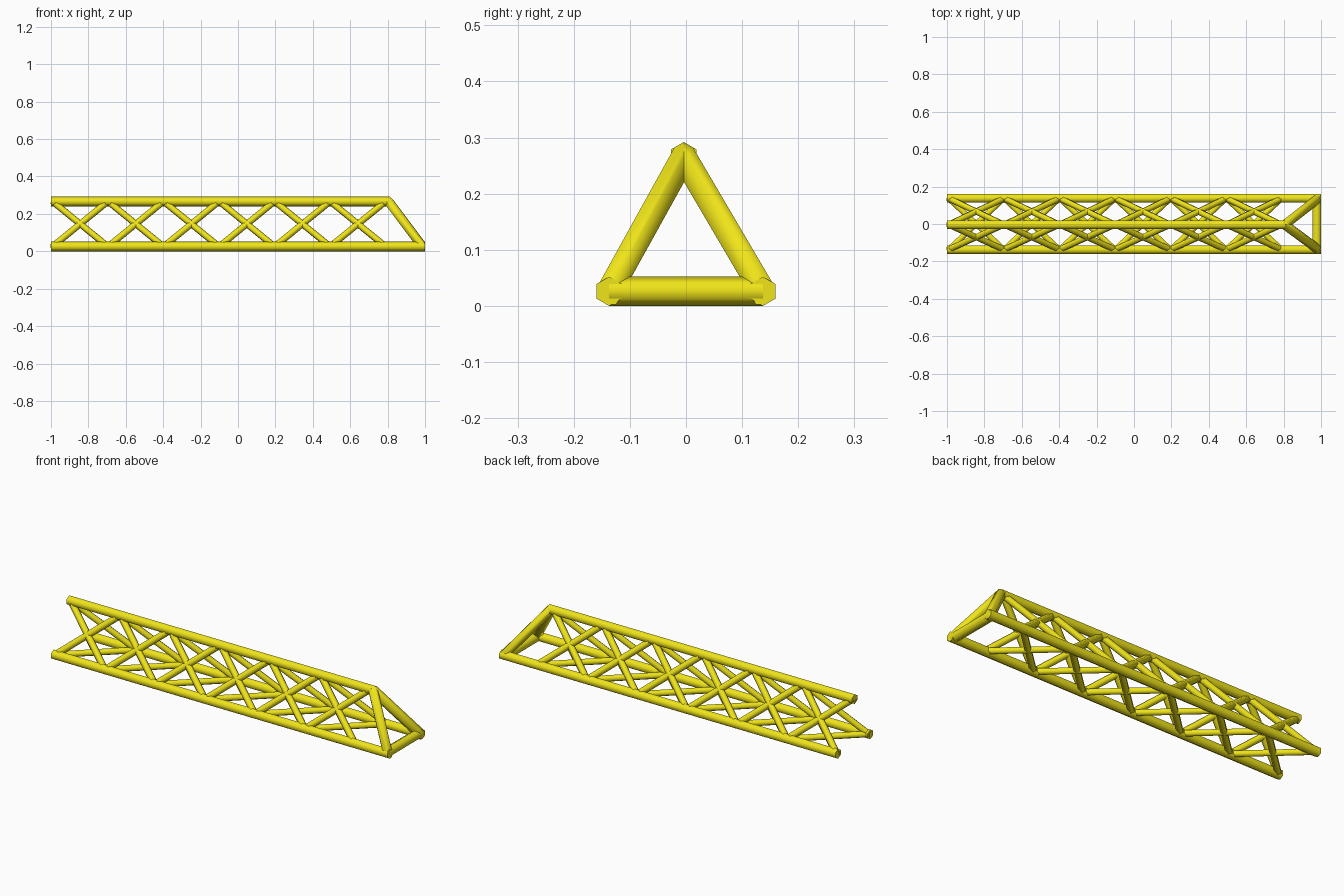
import bpy, bmesh, math
from mathutils import Vector

if "Cube" in bpy.data.objects:
    bpy.data.objects.remove(bpy.data.objects["Cube"])

R, BR = 0.026, 0.0175           # main tube and brace radii
TOP = Vector((0, -0.004, 0.266))
LEFT = Vector((0, -0.137, 0.026))
RIGHT = Vector((0, 0.137, 0.026))

yellow = bpy.data.materials.new("yellow_paint")
yellow.diffuse_color = (0.87, 0.78, 0.01, 1)
yellow.use_nodes = True
yellow.node_tree.nodes["Principled BSDF"].inputs["Base Color"].default_value = yellow.diffuse_color


def at(chord, x):
    return Vector((x, chord.y, chord.z))


def add_tube(bm, a, b, r, ref, cuts=()):
    """Six-sided capped tube from a to b, a corner facing ref, trimmed by planes."""
    part = bmesh.new()
    d = (b - a).normalized()
    ref = Vector(ref)
    u = (ref - d * ref.dot(d)).normalized()
    v = d.cross(u)
    rings = []
    for p in (a, b):
        rings.append([part.verts.new(p + r * (math.cos(t) * u + math.sin(t) * v))
                      for t in (i * math.pi / 3 for i in range(6))])
    for i in range(6):
        j = (i + 1) % 6
        part.faces.new((rings[0][i], rings[0][j], rings[1][j], rings[1][i]))
    part.faces.new(rings[0])
    part.faces.new(rings[1])
    for co, no in cuts:
        geom = part.verts[:] + part.edges[:] + part.faces[:]
        cut = bmesh.ops.bisect_plane(part, geom=geom, plane_co=co, plane_no=no,
                                     clear_outer=True)["geom_cut"]
        edges = [e for e in cut if isinstance(e, bmesh.types.BMEdge)]
        if edges:
            bmesh.ops.holes_fill(part, edges=edges, sides=0)
    bmesh.ops.recalc_face_normals(part, faces=part.faces)
    tmp = bpy.data.meshes.new("tmp")
    part.to_mesh(tmp)
    part.free()
    bm.from_mesh(tmp)
    bpy.data.meshes.remove(tmp)


def finish(name, bm):
    me = bpy.data.meshes.new(name)
    bm.to_mesh(me)
    bm.free()
    me.materials.append(yellow)
    me.shade_smooth()
    me.set_sharp_from_angle(angle=math.radians(62))
    bpy.context.collection.objects.link(bpy.data.objects.new(name, me))


# Three long chords
for name, chord, end in (("top_chord", TOP, 0.808), ("left_chord", LEFT, 1.0),
                         ("right_chord", RIGHT, 1.0)):
    bm = bmesh.new()
    add_tube(bm, at(chord, -1), at(chord, end), R, (0, 0, 1))
    finish(name, bm)

# Crossbar closing the bottom of the sloped end
bm = bmesh.new()
add_tube(bm, at(LEFT, 0.9775), at(RIGHT, 0.9775), R, (0, 0, 1))
finish("end_crossbar", bm)

# Sloped end posts, mitred together at the top and trimmed to the chord outline
flat = R * math.cos(math.pi / 6)
for name, chord, s in (("left_end_post", LEFT, -1), ("right_end_post", RIGHT, 1)):
    a, b = at(TOP, 0.806), at(chord, 0.986)
    d = (b - a).normalized() * 0.06
    slope = Vector((0, s * 0.5, math.sqrt(3) / 2))
    low = Vector((0, s * 0.5, -math.sqrt(3) / 2))
    bm = bmesh.new()
    add_tube(bm, a - d, b + d, R, (1, 0, 0), (
        (TOP, (0, -s, 0)),
        (TOP + slope * flat, slope),
        (Vector((1, 0, 0)), (1, 0, 0)),
        (chord + Vector((0, s * flat, 0)), (0, s, 0)),
        (chord + low * flat, low),
        (chord - Vector((0, 0, R * 0.9)), (0, 0, -1))))
    finish(name, bm)

# Crossed braces on the three sides
for name, p, q in (("left_braces", LEFT, TOP), ("right_braces", RIGHT, TOP),
                   ("bottom_braces", LEFT, RIGHT)):
    bm = bmesh.new()
    normal = (q - p).cross(Vector((1, 0, 0)))
    for i in range(6):
        x0 = -0.991 + i * 0.297
        x1 = x0 + 0.295
        add_tube(bm, at(p, x0), at(q, x1), BR, normal)
        add_tube(bm, at(q, x0), at(p, x1), BR, normal)
    finish(name, bm)
